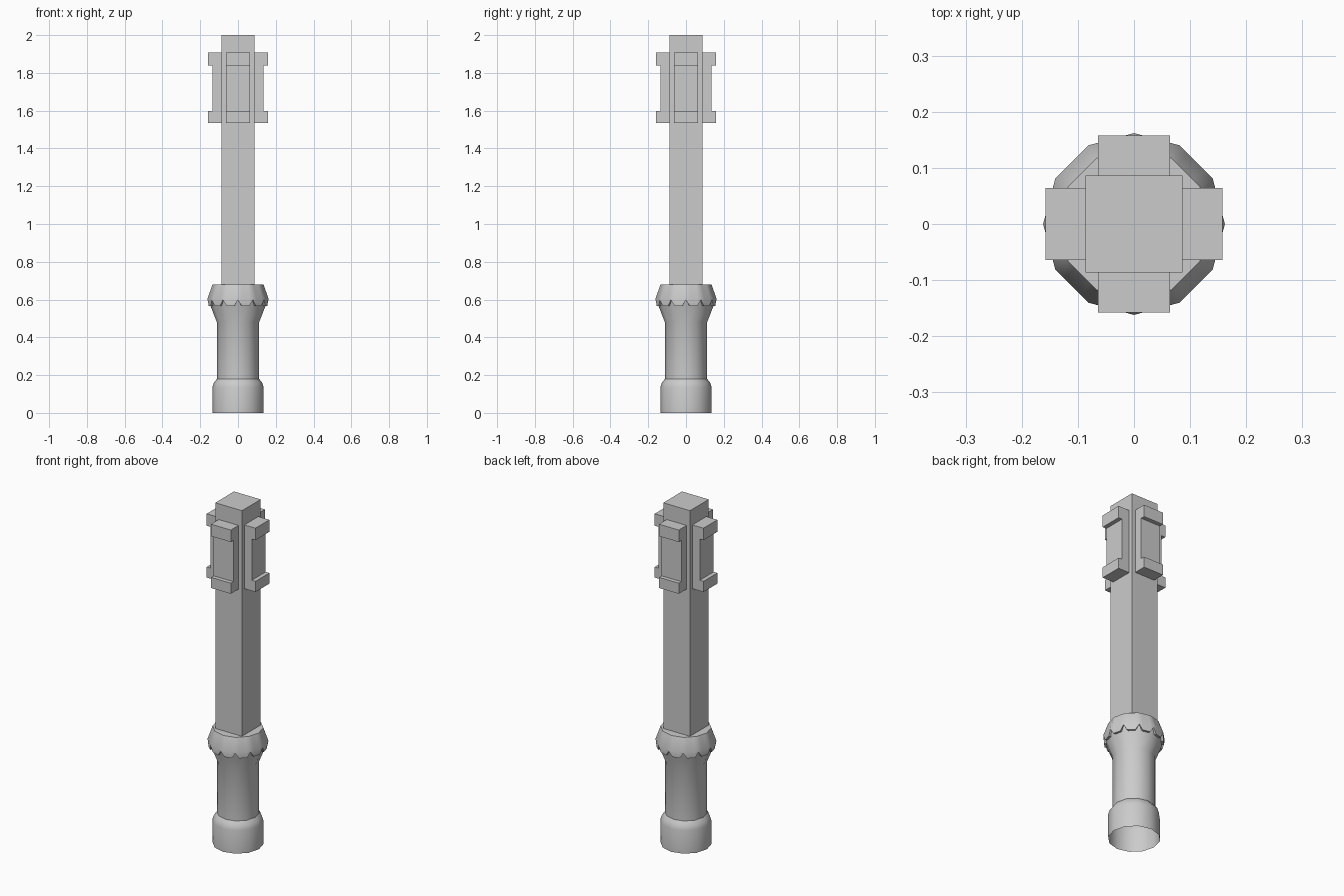
import bpy, bmesh
from math import cos, sin, pi
from mathutils import Matrix

if "Cube" in bpy.data.objects:
    bpy.data.objects.remove(bpy.data.objects["Cube"])

SIDES = 12


def finish(name, bm, smooth=None):
    bmesh.ops.recalc_face_normals(bm, faces=bm.faces[:])
    mesh = bpy.data.meshes.new(name)
    bm.to_mesh(mesh)
    bm.free()
    ob = bpy.data.objects.new(name, mesh)
    bpy.context.collection.objects.link(ob)
    if smooth:
        bpy.ops.object.select_all(action='DESELECT')
        ob.select_set(True)
        bpy.context.view_layer.objects.active = ob
        bpy.ops.object.shade_smooth_by_angle(angle=smooth)
    return ob


def bridge(bm, rings):
    for a, b in zip(rings, rings[1:]):
        n = len(a)
        for i in range(n):
            j = (i + 1) % n
            bm.faces.new((a[i], a[j], b[j], b[i]))


def lathe(name, profile):
    bm = bmesh.new()
    rings = [[bm.verts.new((r * cos(2 * pi * i / SIDES), r * sin(2 * pi * i / SIDES), z))
              for i in range(SIDES)] for r, z in profile]
    bridge(bm, rings)
    return finish(name, bm, 0.6)


# Open-bottomed pommel, grip and flared neck
lathe("pommel", [(0.136, 0), (0.136, 0.135), (0.128, 0.16), (0.112, 0.18)])
lathe("grip", [(0.112, 0.178), (0.112, 0.48), (0.147, 0.57), (0.152, 0.60)])


# Collar with a triangular notch cut at every corner of its lower edge
def collar_ring(bm, r, z, corner_z):
    ring = []
    for i in range(SIDES):
        a, b = 2 * pi * i / SIDES, 2 * pi * (i + 1) / SIDES
        for t in (0, 0.24, 0.76):
            x = r * (cos(a) * (1 - t) + cos(b) * t)
            y = r * (sin(a) * (1 - t) + sin(b) * t)
            ring.append(bm.verts.new((x, y, z if t else corner_z)))
    return ring


bm = bmesh.new()
rings = [collar_ring(bm, r, z, c) for r, z, c in (
    (0.135, 0.68, 0.68), (0.162, 0.604, 0.604), (0.16, 0.567, 0.598), (0.147, 0.567, 0.598))]
bridge(bm, rings)
bm.faces.new(rings[0])
finish("collar", bm, 0.5)

# Square shaft
bm = bmesh.new()
bmesh.ops.create_cube(bm, size=1, matrix=Matrix.Translation((0, 0, 1.335))
                      @ Matrix.Diagonal((0.173, 0.173, 1.33, 1)))
finish("shaft", bm)

# Four bracket-shaped flanges round the head
bracket = [(0.085, 1.535), (0.158, 1.535), (0.158, 1.597), (0.134, 1.597),
           (0.134, 1.838), (0.158, 1.838), (0.158, 1.908), (0.085, 1.908)]
for k in range(4):
    bm = bmesh.new()
    left = [bm.verts.new((x, -0.064, z)) for x, z in bracket]
    right = [bm.verts.new((x, 0.064, z)) for x, z in bracket]
    bridge(bm, [left, right])
    bm.faces.new(left)
    bm.faces.new(right)
    bm.transform(Matrix.Rotation(k * pi / 2, 4, 'Z'))
    finish(f"flange_{k + 1}", bm)
